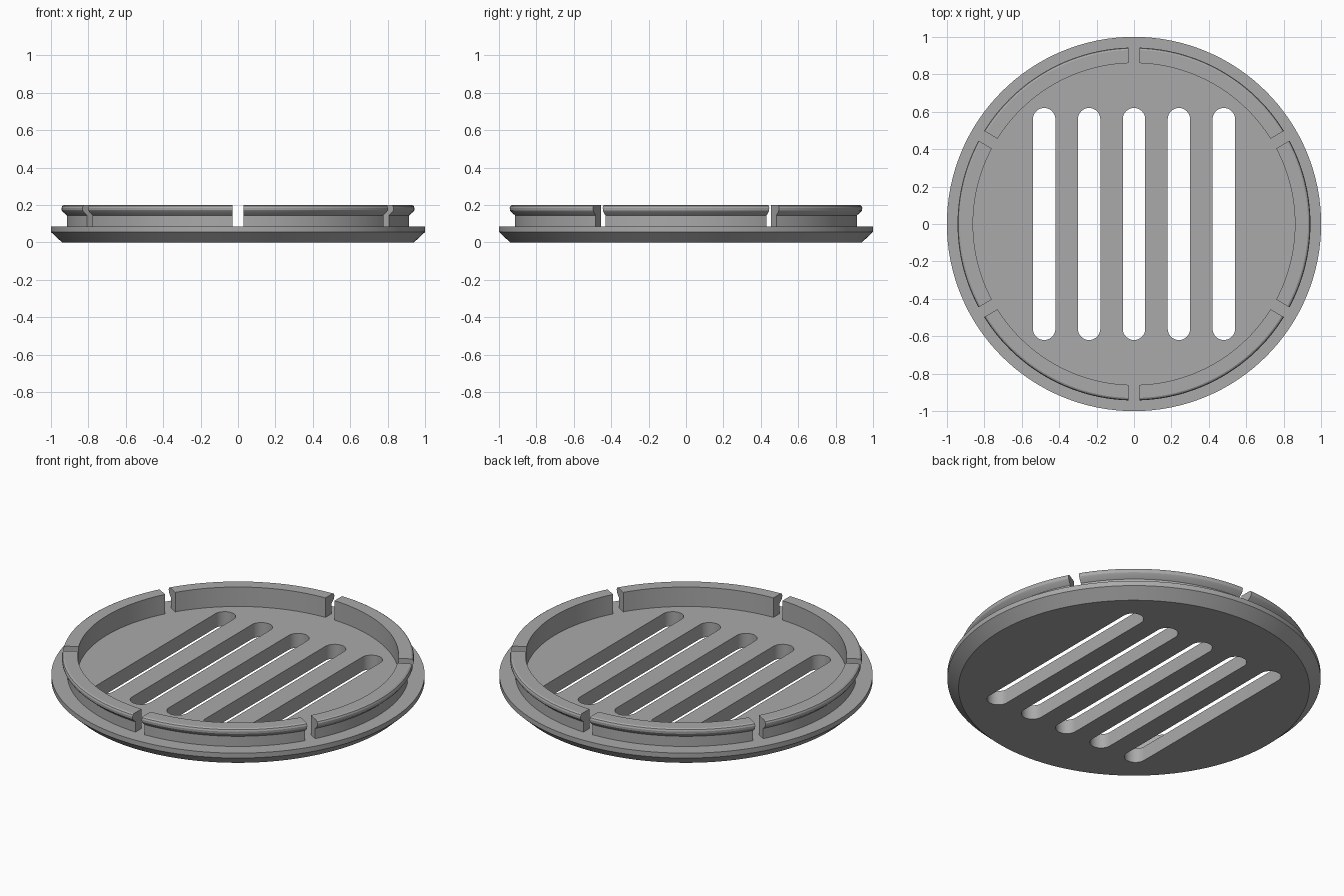
import bpy, bmesh, math

cube = bpy.data.objects.get("Cube")
if cube:
    bpy.data.objects.remove(cube, do_unlink=True)

# Single plain grey material
grey = bpy.data.materials.new("plain_grey")
grey.use_nodes = True
colour = (0.4, 0.4, 0.4, 1)
grey.diffuse_color = colour
grey.node_tree.nodes["Principled BSDF"].inputs["Base Color"].default_value = colour


def make_object(name, bm):
    bmesh.ops.recalc_face_normals(bm, faces=bm.faces)
    mesh = bpy.data.meshes.new(name)
    bm.to_mesh(mesh)
    bm.free()
    mesh.materials.append(grey)
    obj = bpy.data.objects.new(name, mesh)
    bpy.context.collection.objects.link(obj)
    return obj


def select_only(obj):
    bpy.ops.object.select_all(action='DESELECT')
    obj.select_set(True)
    bpy.context.view_layer.objects.active = obj


def smooth(obj):
    select_only(obj)
    bpy.ops.object.shade_smooth_by_angle(angle=math.radians(25))


def loft(bm, loops):
    """Join closed loops of points with quads and cap both ends."""
    rings = [[bm.verts.new(p) for p in loop] for loop in loops]
    n = len(rings[0])
    for a, b in zip(rings, rings[1:]):
        for i in range(n):
            j = (i + 1) % n
            bm.faces.new((a[i], a[j], b[j], b[i]))
    bm.faces.new(rings[0])
    bm.faces.new(rings[-1])


def circle(r, z, n=128):
    return [(r * math.cos(math.tau * i / n), r * math.sin(math.tau * i / n), z)
            for i in range(n)]


def slot(x, z, half_width=0.06, half_length=0.62, n=16):
    straight = half_length - half_width
    points = []
    for end in (0, 1):
        for i in range(n + 1):
            a = math.pi * (end + i / n)
            y = straight if end == 0 else -straight
            points.append((x + half_width * math.cos(a), y + half_width * math.sin(a), z))
    return points


# Chamfered base disc
FLOOR = 0.085
bm = bmesh.new()
loft(bm, [circle(0.94, 0), circle(1, 0.056), circle(1, FLOOR)])
disc = make_object("base_disc", bm)

# Five drain slots cut through the disc
bm = bmesh.new()
for k in range(-2, 3):
    loft(bm, [slot(k * 0.24, -0.1), slot(k * 0.24, 0.3)])
cutter = make_object("slot_cutter", bm)
cutter.hide_render = True
cut = disc.modifiers.new("slots", 'BOOLEAN')
cut.operation = 'DIFFERENCE'
cut.solver = 'EXACT'
cut.object = cutter
select_only(disc)
bpy.ops.object.modifier_apply(modifier=cut.name)
bpy.data.objects.remove(cutter, do_unlink=True)
smooth(disc)

# Six snap-fit wall segments with an outer lip, separated by parallel-sided gaps
HALF_GAP = 0.03
STEPS = 24
profile = [(0.86, FLOOR), (0.915, FLOOR), (0.915, 0.145), (0.936, 0.163),
           (0.942, 0.172), (0.943, 0.185), (0.939, 0.195), (0.93, 0.2), (0.86, 0.2)]
for s in range(6):
    start = math.radians(30 + 60 * s)
    loops = []
    for i in range(STEPS + 1):
        loop = []
        for r, z in profile:
            inset = math.asin(HALF_GAP / r)
            a = start + inset + (math.radians(60) - 2 * inset) * i / STEPS
            loop.append((r * math.cos(a), r * math.sin(a), z))
        loops.append(loop)
    bm = bmesh.new()
    loft(bm, loops)
    smooth(make_object(f"clip_wall_{s + 1}", bm))
